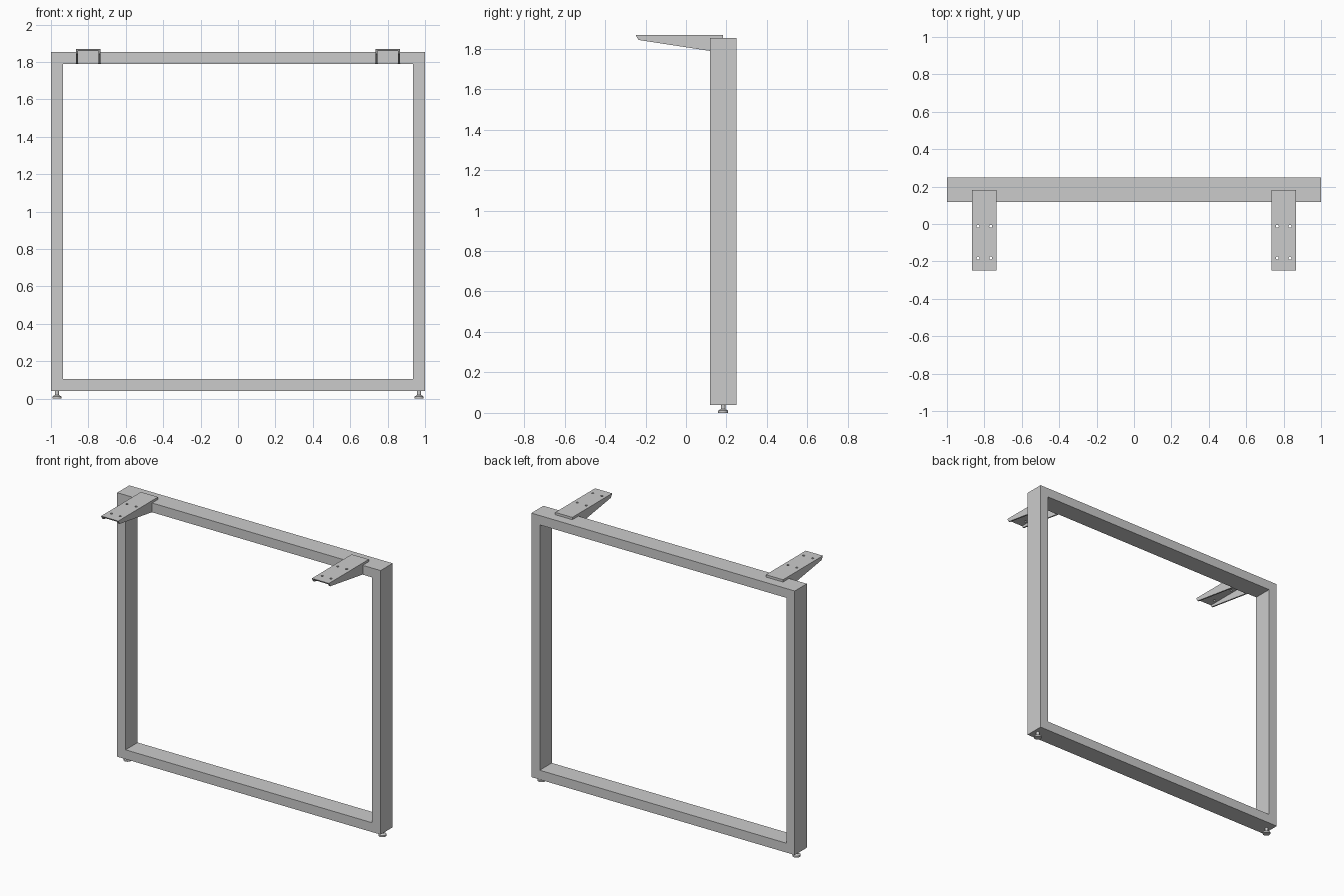
import bpy, bmesh
from mathutils import Matrix

if "Cube" in bpy.data.objects:
    bpy.data.objects.remove(bpy.data.objects["Cube"])

Y0, Y1 = 0.118, 0.249          # frame depth
Z0, Z1 = 0.04, 1.852           # frame height
T = 0.064                      # tube width
YC = (Y0 + Y1) / 2


def finish(bm, name):
    bmesh.ops.recalc_face_normals(bm, faces=bm.faces)
    me = bpy.data.meshes.new(name)
    bm.to_mesh(me)
    bm.free()
    ob = bpy.data.objects.new(name, me)
    bpy.context.collection.objects.link(ob)
    return ob


def box(name, lo, hi):
    bm = bmesh.new()
    size = [b - a for a, b in zip(lo, hi)]
    mid = [(a + b) / 2 for a, b in zip(lo, hi)]
    bmesh.ops.create_cube(bm, size=1, matrix=Matrix.Translation(mid) @ Matrix.Diagonal((*size, 1)))
    return finish(bm, name)


def prism(name, profile, x0, x1):
    """Extrude a y-z outline along x."""
    bm = bmesh.new()
    face = bm.faces.new([bm.verts.new((x0, y, z)) for y, z in profile])
    ext = bmesh.ops.extrude_face_region(bm, geom=[face])
    verts = [v for v in ext["geom"] if isinstance(v, bmesh.types.BMVert)]
    bmesh.ops.translate(bm, verts=verts, vec=(x1 - x0, 0, 0))
    return finish(bm, name)


def lathe(name, cx, cy, profile, steps=24):
    """Spin an r-z outline about a vertical axis."""
    bm = bmesh.new()
    vs = [bm.verts.new((cx + r, cy, z)) for r, z in profile]
    edges = [bm.edges.new(p) for p in zip(vs, vs[1:])]
    bmesh.ops.spin(bm, geom=vs + edges, cent=(cx, cy, 0), axis=(0, 0, 1),
                   angle=6.283185307, steps=steps)
    bmesh.ops.remove_doubles(bm, verts=bm.verts, dist=1e-5)
    return finish(bm, name)


def cut(ob, cutter):
    mod = ob.modifiers.new("cut", 'BOOLEAN')
    mod.operation, mod.solver, mod.object = 'DIFFERENCE', 'EXACT', cutter
    bpy.context.view_layer.objects.active = ob
    bpy.ops.object.modifier_apply(modifier=mod.name)
    bpy.data.objects.remove(cutter)


# Horizontal rails
box("top_rail", (-1 + T, Y0, Z1 - T), (1 - T, Y1, Z1))
box("bottom_rail", (-1 + T, Y0, Z0), (1 - T, Y1, Z0 + T))

ARM = [(-0.249, 1.868), (0.183, 1.868), (0.183, Z1), (Y0, Z1), (Y0, 1.789), (-0.235, 1.843)]
FOOT = [(0, 0), (0.025, 0), (0.025, 0.011), (0.011, 0.019), (0.011, Z0), (0, Z0)]

for side, s in (("left", -1), ("right", 1)):
    # Upright post
    xs = sorted((s, s * (1 - T)))
    box(side + "_post", (xs[0], Y0, Z0), (xs[1], Y1, Z1))

    # Levelling foot
    foot = lathe(side + "_foot", s * (1 - T / 2), YC, FOOT)
    bpy.ops.object.select_all(action='DESELECT')
    foot.select_set(True)
    bpy.context.view_layer.objects.active = foot
    bpy.ops.object.shade_smooth_by_angle()

    # Folded support bracket, open underneath and at the tip
    cx = s * 0.8
    arm = prism(side + "_bracket", ARM, cx - 0.065, cx + 0.065)
    cut(arm, box("channel_cutter", (cx - 0.055, -0.4, 1.7), (cx + 0.055, Y0 - 0.008, 1.858)))

    # Screw holes
    for dx in (-0.034, 0.034):
        for y in (-0.182, -0.012):
            cut(arm, lathe("hole_cutter", cx + dx, y,
                           [(0, 1.83), (0.008, 1.83), (0.008, 1.9), (0, 1.9)], 16))
